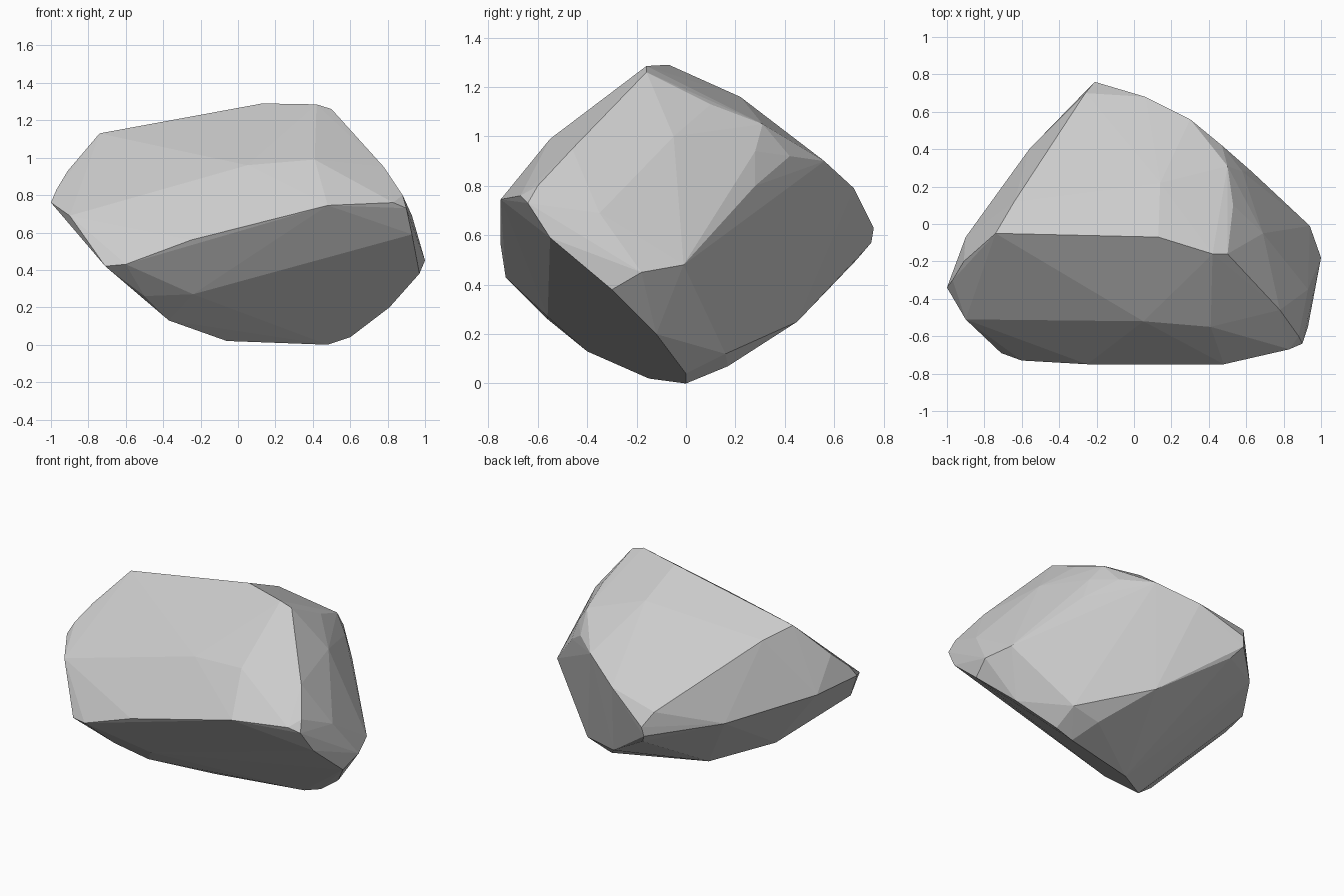
import bpy, bmesh

# Corner points of the faceted boulder, grouped by ridge
crest = [(-.74, -.05, 1.13), (.13, -.07, 1.29), (.42, -.16, 1.285), (.5, -.16, 1.26)]
top_back = [(-.64, .12, 1.07), (.14, .22, 1.16), (.53, .1, 1.13), (.5, .31, 1.05),
            (.47, .42, .92), (.3, .56, .9), (.06, .68, .79), (-.26, .7, .72)]
back_left = [(-.21, .76, .63), (-.22, .75, .57), (-.17, .69, .5), (-.56, .4, .61), (-.9, -.07, .71),
             (-1, -.34, .76), (-.97, -.3, .83), (-.91, -.2, .93)]
front = [(-.9, -.51, .69), (.05, -.52, .96), (.41, -.55, .99), (-.71, -.69, .42), (-.6, -.73, .43),
         (-.25, -.75, .56), (.48, -.75, .745), (.83, -.67, .76), (.9, -.64, .73)]
right = [(.69, -.05, 1.0), (.78, -.46, .95), (.88, -.6, .8), (.93, -.35, .69), (.58, .28, .94),
         (.63, .28, .8), (.93, -.55, .59), (1, -.18, .45), (.94, -.01, .48),
         (.97, -.3, .38), (.81, -.12, .2)]
bottom = [(-.5, -.56, .26), (-.24, -.56, .27), (-.37, -.4, .13), (-.06, -.15, .02), (.48, 0, 0),
          (.6, 0, .04), (.6, .16, .12), (.42, .17, .07), (.21, .45, .25)]

# Boulder: flat-shaded convex skin over the ridges
bm = bmesh.new()
for p in crest + top_back + back_left + front + right + bottom:
    bm.verts.new(p)
bmesh.ops.convex_hull(bm, input=bm.verts[:])
loose = [v for v in bm.verts if not v.link_faces]
bmesh.ops.delete(bm, geom=loose, context='VERTS')
bmesh.ops.recalc_face_normals(bm, faces=bm.faces[:])
mesh = bpy.data.meshes.new("boulder")
bm.to_mesh(mesh)
bm.free()
bpy.context.collection.objects.link(bpy.data.objects.new("boulder", mesh))
